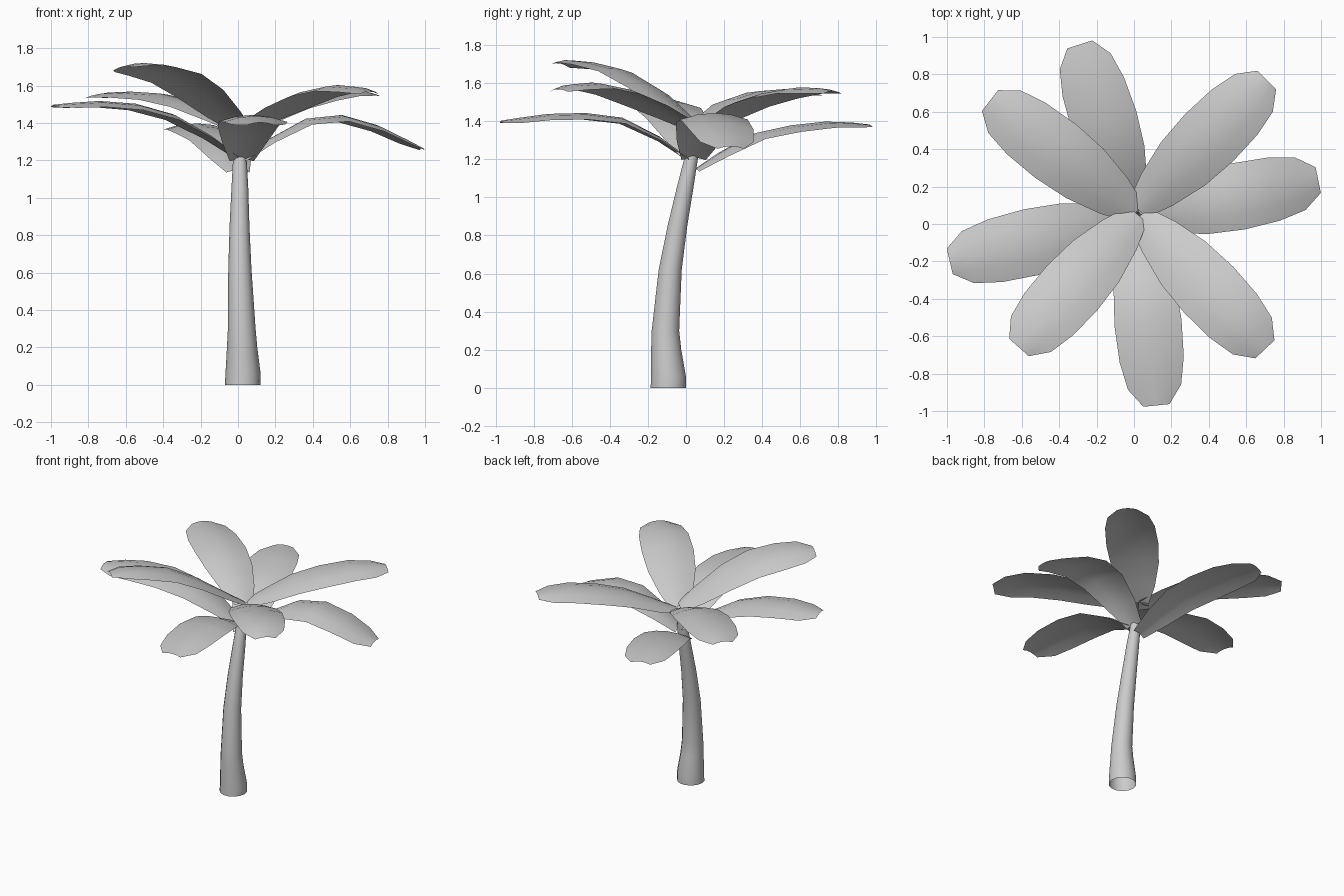
import bpy, math
from mathutils import Vector


def make_mesh(name, verts, faces):
    me = bpy.data.meshes.new(name)
    me.from_pydata(verts, [], faces)
    me.update()
    ob = bpy.data.objects.new(name, me)
    bpy.context.collection.objects.link(ob)
    for p in me.polygons:
        p.use_smooth = True
    return ob


# Trunk: leaning tapered open tube, stations are (x, y, z, radius)
path = [(0.025, -0.093, 0.0, 0.095), (0.027, -0.092, 0.06, 0.094), (0.022, -0.104, 0.2, 0.081),
        (0.02, -0.108, 0.3, 0.074), (0.01, -0.083, 0.62, 0.062), (0.008, -0.045, 0.85, 0.053),
        (0.01, -0.005, 1.05, 0.045), (0.01, 0.03, 1.22, 0.036), (0.013, 0.045, 1.29, 0.022)]
N = 14
verts, faces = [], []
for x, y, z, r in path:
    for i in range(N):
        a = 2 * math.pi * i / N
        verts.append((x + r * math.cos(a), y + r * math.sin(a), z))
for s in range(len(path) - 1):
    for i in range(N):
        j = (i + 1) % N
        faces.append((s * N + i, s * N + j, (s + 1) * N + j, (s + 1) * N + i))
make_mesh("trunk", verts, faces)

# Shared leaf outline: position along the leaf and half width
T = [0, 0.15, 0.35, 0.55, 0.75, 0.9, 1.0]
W = [0.065, 0.12, 0.165, 0.18, 0.172, 0.143, 0.07]
ACROSS = [-1, -0.5, 0, 0.5, 1]


def leaf(name, base, tip, heights, roll=0.0):
    b, t = Vector((*base, 0)), Vector((*tip, 0))
    d = (t - b).normalized()
    side = Vector((-d.y, d.x, roll))
    verts, faces = [], []
    n = len(ACROSS)
    for k, w, z in zip(T, W, heights):
        c = b.lerp(t, k) + Vector((0, 0, z + 0.008))
        for u in ACROSS:
            # slight downward arch toward both edges
            verts.append(c + side * (u * w) - Vector((0, 0, 0.19 * w * u * u)))
    for s in range(len(T) - 1):
        for i in range(n - 1):
            a = s * n + i
            faces.append((a, a + n, a + n + 1, a + 1))
    return make_mesh(name, verts, faces)


# Upper crown: four diagonal leaves
leaf("upper_leaf_back_right", (0.02, 0.08), (0.71, 0.77),
     [1.36, 1.42, 1.50, 1.545, 1.57, 1.565, 1.55])
leaf("upper_leaf_front_right", (0.03, 0.04), (0.70, -0.67),
     [1.36, 1.43, 1.505, 1.565, 1.595, 1.585, 1.56])
leaf("upper_leaf_front_left", (0.02, 0.05), (-0.615, -0.66),
     [1.37, 1.46, 1.58, 1.665, 1.70, 1.71, 1.695], 0.13)
leaf("upper_leaf_back_left", (0.01, 0.06), (-0.77, 0.66),
     [1.36, 1.43, 1.51, 1.55, 1.56, 1.555, 1.54])

# Lower crown: four leaves near the axes
leaf("lower_leaf_right", (0.03, 0.04), (0.985, 0.235),
     [1.20, 1.31, 1.415, 1.435, 1.38, 1.31, 1.26])
leaf("lower_leaf_left", (-0.01, 0.03), (-0.985, -0.20),
     [1.22, 1.33, 1.44, 1.495, 1.51, 1.50, 1.49])
leaf("lower_leaf_back", (0.0, 0.05), (-0.29, 0.96),
     [1.14, 1.23, 1.33, 1.37, 1.39, 1.385, 1.375])
leaf("lower_leaf_front", (0.02, 0.01), (0.12, -0.97),
     [1.20, 1.31, 1.41, 1.435, 1.43, 1.41, 1.395])
